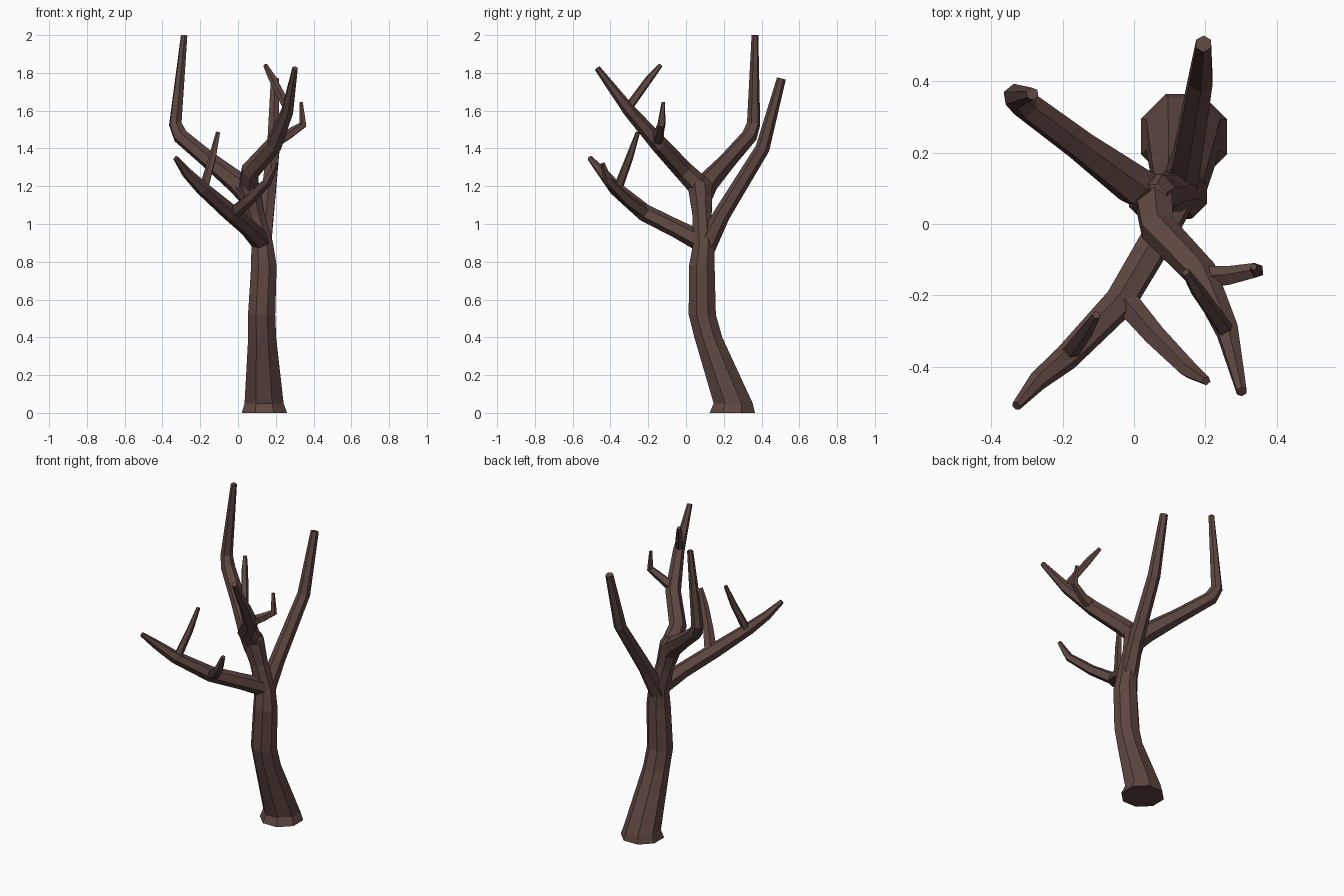
import bpy, bmesh, math
from mathutils import Vector

bark = bpy.data.materials.new("bark")
bark.diffuse_color = (0.112, 0.062, 0.053, 1)


def tube(name, rings, sides, level=0):
    """Flat-faced limb through (x, y, z, radius) rings; the first `level` rings stay horizontal."""
    pts = [Vector(r[:3]) for r in rings]
    bm = bmesh.new()
    loops = []
    side = Vector((1, 0, 0))
    for i, p in enumerate(pts):
        before = (p - pts[i - 1]).normalized() if i else Vector()
        after = (pts[i + 1] - p).normalized() if i < len(pts) - 1 else Vector()
        axis = Vector((0, 0, 1)) if i < level else (before + after).normalized()
        side = (side - axis * side.dot(axis)).normalized()
        up = axis.cross(side)
        loop = []
        for k in range(sides):
            a = 2 * math.pi * (k + 0.5) / sides
            loop.append(bm.verts.new(p + (side * math.cos(a) + up * math.sin(a)) * rings[i][3]))
        loops.append(loop)
    for a, b in zip(loops, loops[1:]):
        for k in range(sides):
            n = (k + 1) % sides
            bm.faces.new((a[k], a[n], b[n], b[k]))
    bm.faces.new(loops[0][::-1])
    bm.faces.new(loops[-1])
    bmesh.ops.recalc_face_normals(bm, faces=bm.faces)
    mesh = bpy.data.meshes.new(name)
    bm.to_mesh(mesh)
    bm.free()
    mesh.materials.append(bark)
    obj = bpy.data.objects.new(name, mesh)
    bpy.context.collection.objects.link(obj)


# Trunk with flared foot, leaning forward then rising to the upper fork
tube("trunk", [(0.14, 0.245, 0, 0.130), (0.138, 0.25, 0.05, 0.112), (0.128, 0.118, 0.40, 0.080),
               (0.125, 0.086, 0.52, 0.078), (0.137, 0.084, 0.78, 0.073), (0.128, 0.095, 0.90, 0.062),
               (0.09, 0.085, 1.05, 0.055), (0.05, 0.075, 1.20, 0.070), (0.05, 0.07, 1.245, 0.045)], 8, 6)

# Tall back limb
tube("back_limb", [(0.125, 0.095, 0.86, 0.055), (0.15, 0.19, 1.05, 0.045),
                   (0.187, 0.405, 1.40, 0.038), (0.195, 0.505, 1.77, 0.024)], 6)

# Left limb that turns upright and reaches the top
tube("left_limb", [(0.07, 0.075, 1.14, 0.062), (0.0, 0.11, 1.215, 0.060), (-0.15, 0.22, 1.335, 0.046),
                   (-0.305, 0.335, 1.465, 0.042), (-0.332, 0.358, 1.53, 0.036),
                   (-0.285, 0.365, 2.0, 0.018)], 6)

# Right limb with its two twigs
tube("right_limb", [(0.055, 0.08, 1.19, 0.060), (0.065, -0.01, 1.28, 0.052), (0.19, -0.14, 1.42, 0.046),
                    (0.262, -0.30, 1.60, 0.034), (0.302, -0.47, 1.825, 0.016)], 6)
tube("right_outer_twig", [(0.19, -0.15, 1.43, 0.034), (0.27, -0.145, 1.475, 0.028),
                          (0.345, -0.13, 1.525, 0.022), (0.335, -0.12, 1.645, 0.010)], 5)
tube("right_inner_twig", [(0.265, -0.31, 1.61, 0.024), (0.18, -0.19, 1.775, 0.021),
                          (0.145, -0.135, 1.84, 0.012)], 5)

# Low front limb with its two twigs
tube("front_limb", [(0.12, 0.075, 0.91, 0.055), (0.06, -0.05, 0.975, 0.048), (-0.04, -0.22, 1.06, 0.046),
                    (-0.19, -0.375, 1.19, 0.037), (-0.27, -0.44, 1.27, 0.028),
                    (-0.33, -0.51, 1.35, 0.014)], 6)
tube("front_right_twig", [(-0.03, -0.21, 1.055, 0.038), (0.06, -0.315, 1.13, 0.032),
                          (0.155, -0.41, 1.225, 0.026), (0.203, -0.44, 1.32, 0.013)], 5)
tube("front_left_twig", [(-0.18, -0.36, 1.19, 0.026), (-0.135, -0.30, 1.35, 0.021),
                         (-0.105, -0.255, 1.485, 0.012)], 5)
